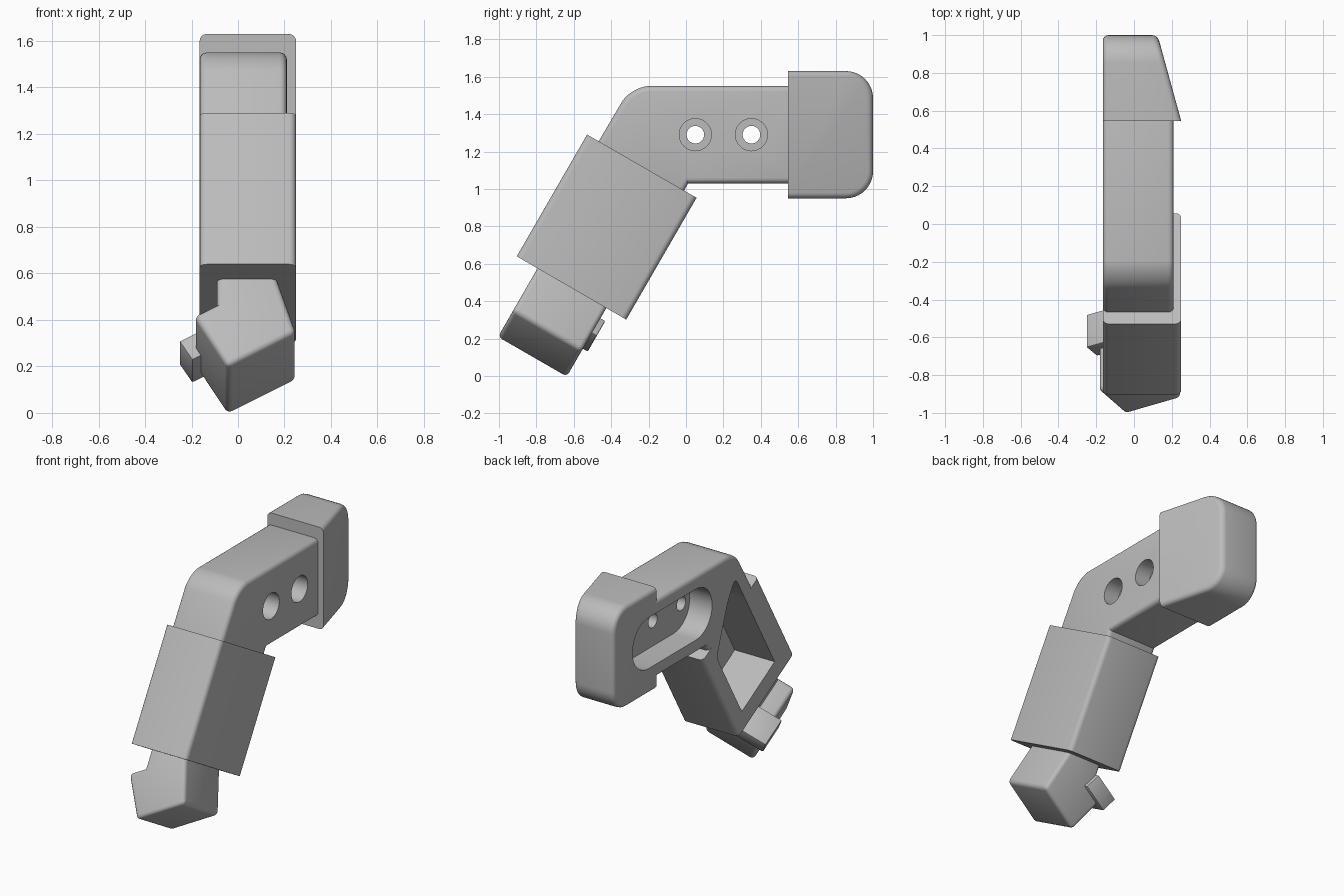
import bpy, bmesh, math
from mathutils import Vector

if "Cube" in bpy.data.objects:
    bpy.data.objects.remove(bpy.data.objects["Cube"], do_unlink=True)

grey = bpy.data.materials.new("plain_grey")
grey.use_nodes = True
grey.diffuse_color = (0.5, 0.5, 0.5, 1)
grey.node_tree.nodes["Principled BSDF"].inputs["Base Color"].default_value = (0.5, 0.5, 0.5, 1)

C, S = math.cos(math.radians(30)), 0.5
AXIS = Vector((0, S, C))           # direction of the sloping leg
LEFT, RIGHT = -0.165, 0.25         # side planes


def leg(x, s, v):
    """Leg frame: s runs up the leg from the tip, v runs from front to back."""
    return Vector((x, -1.005 + S * s + C * v, 0.21 + C * s - S * v))


def leg_yz(s, v):
    return tuple(leg(0, s, v))[1:]


def side(y, z, x):
    return Vector((x, y, z))


def prism(pts, lo, hi, place):
    bm = bmesh.new()
    a, b = [[bm.verts.new(place(p, q, d)) for p, q in pts] for d in (lo, hi)]
    bm.faces.new(a)
    bm.faces.new(b)
    for i in range(len(a)):
        j = (i + 1) % len(a)
        bm.faces.new((a[i], a[j], b[j], b[i]))
    bmesh.ops.recalc_face_normals(bm, faces=bm.faces)
    return bm


def bevel(bm, rule, size, segments=4):
    edges = [e for e in bm.edges if rule(e)]
    bmesh.ops.bevel(bm, geom=edges, offset=size, segments=segments,
                    profile=0.5, affect='EDGES', clamp_overlap=True)


def sharp(e):
    return e.is_convex and e.calc_face_angle() > 0.6


def along_x(e):
    d = e.verts[1].co - e.verts[0].co
    return abs(d.normalized().x) > 0.9


def mid(e):
    return (e.verts[0].co + e.verts[1].co) / 2


def finish(name, bm):
    mesh = bpy.data.meshes.new(name)
    bm.to_mesh(mesh)
    bm.free()
    mesh.materials.append(grey)
    ob = bpy.data.objects.new(name, mesh)
    bpy.context.collection.objects.link(ob)
    return ob


def circle(y, z, r, n=40):
    return [(y + r * math.cos(2 * math.pi * i / n), z + r * math.sin(2 * math.pi * i / n))
            for i in range(n)]


def cut(ob, cutters):
    bpy.context.view_layer.objects.active = ob
    for c in cutters:
        m = ob.modifiers.new("cut", 'BOOLEAN')
        m.operation, m.solver, m.object = 'DIFFERENCE', 'EXACT', c
        bpy.ops.object.modifier_apply(modifier=m.name)


# Upper arm, with its bent end running into the sleeve
bm = prism([(0.6, 1.55), (-0.293, 1.55), leg_yz(1.1, -0.057), leg_yz(1.1, 0.472),
            (0.012, 1.03), (0.6, 1.03)], LEFT, 0.21, side)
bevel(bm, lambda e: along_x(e) and mid(e).z > 1.5 and mid(e).y < 0, 0.1, 10)
bevel(bm, sharp, 0.03)
arm = finish("upper_arm", bm)

# End block with a tapered outer side
bm = prism([(0.545, 0.95), (1, 0.95), (1, 1.63), (0.545, 1.63)], LEFT, RIGHT, side)
for v in bm.verts:
    if v.co.x > 0 and v.co.y > 0.9:
        v.co.x = 0.125
bevel(bm, lambda e: along_x(e) and mid(e).y > 0.9, 0.145, 10)
bevel(bm, lambda e: sharp(e) and max(v.co.y for v in e.verts) > 0.56, 0.03)
block = finish("end_block", bm)

# Sleeve around the leg
bm = prism([(0.422, -0.128), (1.174, -0.128), (1.174, 0.548), (0.422, 0.548)],
           LEFT, RIGHT, lambda s, v, x: leg(x, s, v))
bevel(bm, lambda e: abs((e.verts[1].co - e.verts[0].co).normalized().dot(AXIS)) > 0.9, 0.03)
sleeve = finish("sleeve", bm)

# Pointed foot with a stepped side
bm = prism([(-0.09, 0.5), (-0.09, 0.3), (-0.19, 0.243), (-0.045, -0.01),
            (0.25, 0.16), (0.145, 0.5)], 0, 0.425, leg)
bevel(bm, sharp, 0.025)
foot = finish("foot", bm)

# Small catch on the side of the foot
bm = prism([(-0.253, 0.262), (-0.197, 0.168), (-0.022, 0.268), (-0.078, 0.362)],
           0.255, 0.455, leg)
bevel(bm, sharp, 0.008, 2)
catch = finish("side_catch", bm)

# Cutters: long slot, leg pocket and two stepped screw holes
r, z = 0.17, 1.29
stadium = [(c + r * math.cos(a + math.pi * i / 16), z + r * math.sin(a + math.pi * i / 16))
           for c, a in ((0.63, -math.pi / 2), (0.13, math.pi / 2)) for i in range(17)]
slot = finish("slot_cutter", prism(stadium, -0.3, 0, side))
bm = prism([(0.54, 0.04), (0.54, 0.44), (1.07, 0.44), (1.3, 0.17), (1.37, 0.04)],
           -0.3, 0.13, lambda s, v, x: leg(x, s, v))
bevel(bm, lambda e: along_x(e) and mid(e).z > 0.9, 0.04)
pocket = finish("pocket_cutter", bm)
holes = []
for y in (0.05, 0.35):
    holes.append(finish("screw_cutter", prism(circle(y, z, 0.047), -0.1, 0.3, side)))
    holes.append(finish("recess_cutter", prism(circle(y, z, 0.086), 0.1, 0.3, side)))

cut(arm, [slot, pocket] + holes)
cut(block, [slot])
cut(sleeve, [pocket])
for c in [slot, pocket] + holes:
    bpy.data.objects.remove(c, do_unlink=True)

# Smooth the rounded edges only
bpy.ops.object.select_all(action='DESELECT')
for ob in (arm, block, sleeve, foot, catch):
    ob.select_set(True)
bpy.context.view_layer.objects.active = arm
bpy.ops.object.shade_smooth_by_angle(angle=math.radians(30))
